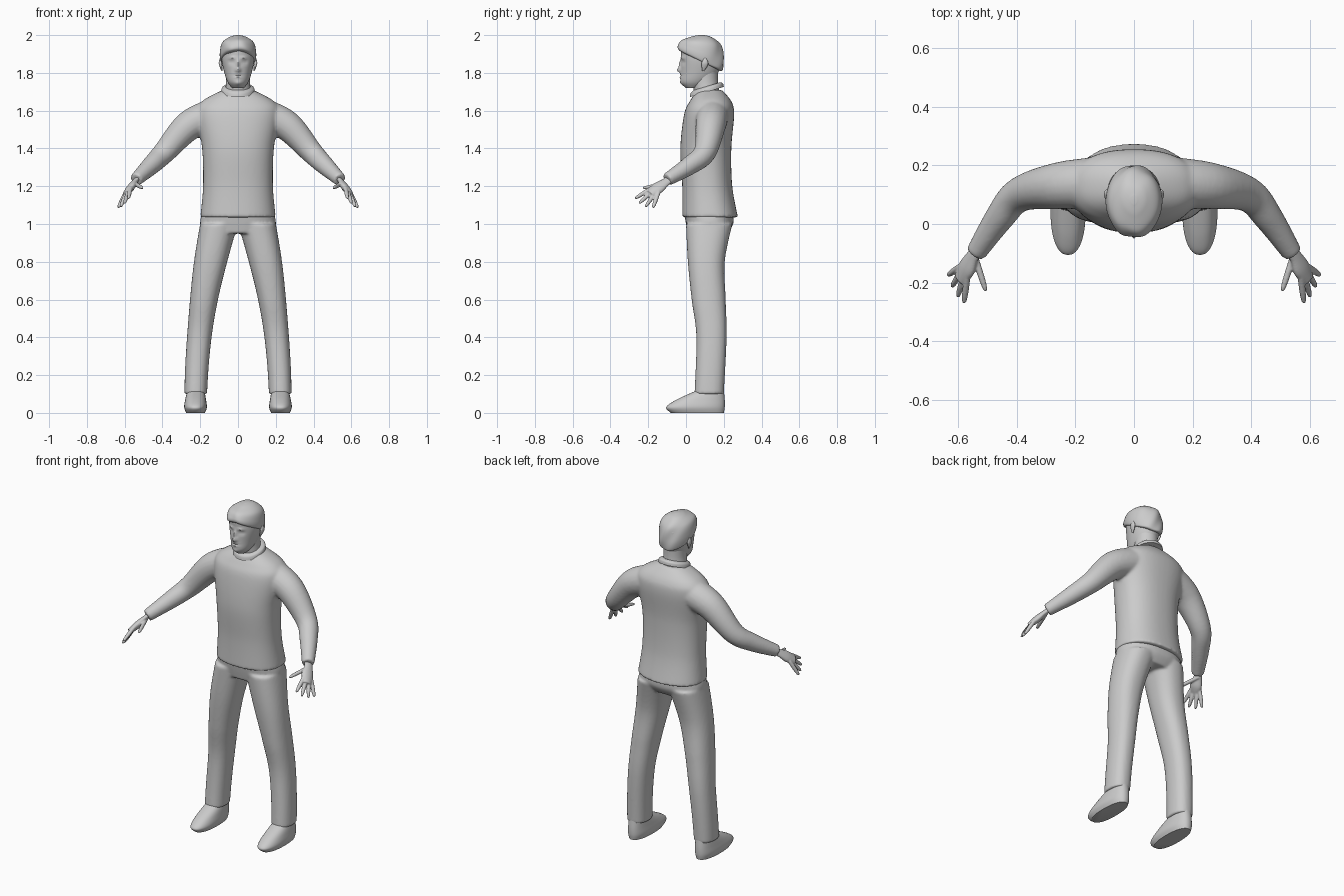
import bpy, bmesh
from math import sin, cos, pi, tau, exp, copysign
from mathutils import Vector

cube = bpy.data.objects.get("Cube")
if cube:
    bpy.data.objects.remove(cube)

GREY = (0.6, 0.6, 0.6, 1)
mat = bpy.data.materials.new("plain grey")
mat.use_nodes = True
mat.diffuse_color = GREY
mat.node_tree.nodes["Principled BSDF"].inputs["Base Color"].default_value = GREY


def smooth_rows(rows, steps=8):
    """Catmull-Rom interpolation between rows of numbers."""
    last = len(rows) - 1
    out = []
    for i in range(last):
        before, start, end, after = (Vector(rows[min(max(k, 0), last)])
                                     for k in range(i - 1, i + 3))
        leave, arrive = (end - before) / 2, (after - start) / 2
        for j in range(steps):
            t = j / steps
            ease = t * t * (3 - 2 * t)
            out.append(start.lerp(end, ease) + leave * t * (1 - t) ** 2
                       - arrive * t * t * (1 - t))
    return out + [Vector(rows[last])]


def skin(bm, rings):
    """Join rings of points into a closed skin."""
    loops = [[bm.verts.new(point) for point in ring] for ring in rings]
    count = len(loops[0])
    for low, high in zip(loops, loops[1:]):
        for i in range(count):
            j = (i + 1) % count
            bm.faces.new((low[i], low[j], high[j], high[i]))
    bm.faces.new(loops[0][::-1])
    bm.faces.new(loops[-1])


def rounded(value, power):
    return copysign(abs(value) ** (2 / power), value)


def stack(bm, rows, count=48, power=2, sides=(1,),
          centre=lambda z: 0, tilt=lambda z: 0):
    """Level rings from rows of: height, half width, front y, back y."""
    rows = smooth_rows(rows)
    angles = [tau * i / count for i in range(count)]
    for side in sides:
        rings = []
        for z, half, front, back in rows:
            ring = []
            for angle in angles:
                x = centre(z) + half * rounded(cos(angle), power)
                y = (front + back + (back - front) * rounded(sin(angle), power)) / 2
                ring.append((side * x, y, z + tilt(z) * (y - 0.08)))
            rings.append(ring)
        skin(bm, rings)


def limb(bm, rows, across=(0, 0, 1), flat=1, count=20):
    """Mirrored pair of tubes from rows of: x, y, z, radius."""
    rows = smooth_rows(rows)
    points = [row.xyz for row in rows]
    for side in (1, -1):
        rings = []
        for i, row in enumerate(rows):
            ahead = points[min(i + 1, len(points) - 1)] - points[max(i - 1, 0)]
            ahead.normalize()
            wide = Vector(across)
            wide = (wide - ahead * wide.dot(ahead)).normalized()
            thin = ahead.cross(wide) * flat
            ring = []
            for k in range(count):
                angle = tau * k / count
                point = points[i] + row.w * (wide * cos(angle) + thin * sin(angle))
                ring.append((side * point.x, point.y, point.z))
            rings.append(ring)
        skin(bm, rings)


def finish(name, bm, voxel=0, relax=0):
    """Turn the skins into an object, blended into one where a voxel is given."""
    bmesh.ops.recalc_face_normals(bm, faces=bm.faces)
    mesh = bpy.data.meshes.new(name)
    bm.to_mesh(mesh)
    bm.free()
    mesh.materials.append(mat)
    part = bpy.data.objects.new(name, mesh)
    bpy.context.collection.objects.link(part)
    bpy.ops.object.select_all(action="DESELECT")
    bpy.context.view_layer.objects.active = part
    part.select_set(True)
    bpy.ops.object.shade_smooth_by_angle(angle=0.9)
    if voxel:
        blend = part.modifiers.new("blend", "REMESH")
        blend.mode, blend.voxel_size = "VOXEL", voxel
        blend.use_smooth_shade = True
        soften = part.modifiers.new("soften", "SMOOTH")
        soften.iterations = relax


def leg_line(z):
    """Centre of the leg, sweeping outward towards the floor."""
    return 0.225 - z * z / 8


# Sweater: trunk and both sleeves
bm = bmesh.new()
stack(bm, [(1.035, .2, -.02, .275), (1.2, .185, -.02, .245), (1.4, .19, -.03, .24),
           (1.58, .22, -.01, .255), (1.65, .19, .02, .24), (1.71, .08, .06, .19)],
      power=2.3)
limb(bm, [(.12, .14, 1.58, .09), (.26, .13, 1.52, .08), (.39, .1, 1.38, .06),
          (.46, .02, 1.31, .05), (.54, -.1, 1.235, .035)])
finish("sweater", bm, voxel=0.008, relax=8)

# Neckline band
bm = bmesh.new()
stack(bm, [(1.69, .09, .02, .2), (1.71, .085, .025, .195), (1.72, .07, .04, .18)],
      tilt=lambda z: 0.3)
finish("neck_band", bm)

# Trousers: hips and both legs
bm = bmesh.new()
stack(bm, [(.95, .17, .01, .22), (1, .2, 0, .25), (1.06, .19, -.01, .25)], power=2.3)
stack(bm, [(.1, .06, .045, .2), (.4, .065, .055, .215), (.6, .074, .03, .21),
           (.8, .088, .01, .205), (1, .1, 0, .245)],
      power=2.3, sides=(1, -1), centre=leg_line)
finish("trousers", bm, voxel=0.008, relax=5)

# Shoes
bm = bmesh.new()
stack(bm, [(0, .05, -.08, .2), (.03, .06, -.105, .205), (.07, .055, -.05, .205),
           (.12, .045, .06, .2)],
      power=2.3, sides=(1, -1), centre=leg_line)
finish("shoes", bm)

# Hands: palm, four fanned fingers and thumb
bm = bmesh.new()
knuckles = Vector((.57, -.19, 1.185)), Vector((.6, -.15, 1.155))
tips = Vector((.58, -.27, 1.135)), Vector((.635, -.175, 1.085))
span = knuckles[1] - knuckles[0]
limb(bm, [(.52, -.07, 1.25, .024), (.55, -.11, 1.22, .026), (.57, -.15, 1.19, .036),
          (.595, -.19, 1.16, .026)], across=span, flat=0.55)
digits = [(Vector((.54, -.12, 1.21)), Vector((.505, -.23, 1.19)))]
for i in range(4):
    base, tip = knuckles[0].lerp(knuckles[1], i / 3), tips[0].lerp(tips[1], i / 3)
    # Middle fingers are the longest
    digits.append((base, tip + (tip - base) * sin(pi * i / 3) / 5))
for base, tip in digits:
    limb(bm, [(*base.lerp(tip, along), radius) for along, radius in
              ((-.2, .011), (.5, .011), (.9, .008), (1, .003))], across=span)
finish("hands", bm, voxel=0.004, relax=3)

# Neck
bm = bmesh.new()
stack(bm, [(1.66, .075, .05, .185), (1.75, .063, .035, .17), (1.84, .065, .04, .17)])
finish("neck", bm)

# Head, with the face pushed out or in around: x, z, width, height, depth
bm = bmesh.new()
stack(bm, [(1.72, .03, 0, .07), (1.75, .054, -.028, .13), (1.8, .072, -.027, .17),
           (1.88, .088, -.026, .19), (1.94, .08, -.02, .185), (1.99, .03, .05, .12)],
      count=128)
features = {
    "nose tip": (0, 1.815, .014, .012, .022),
    "nose bridge": (0, 1.845, .008, .02, .012),
    "eye socket": (.035, 1.857, .015, .009, -.01),
    "eyelid": (.034, 1.856, .008, .005, .006),
    "brow": (.03, 1.88, .02, .006, .006),
    "lips": (0, 1.785, .02, .012, .007),
    "mouth line": (0, 1.785, .022, .003, -.008),
    "chin": (0, 1.745, .016, .01, .004),
}
for v in bm.verts:
    if v.co.y < .04:
        offset = 0
        for x, z, width, height, depth in features.values():
            across, up = (abs(v.co.x) - x) / width, (v.co.z - z) / height
            offset += depth * exp(-across ** 2 - up ** 2)
        v.co.y -= offset
finish("head", bm)

# Ears
bm = bmesh.new()
limb(bm, [(.085, .09, 1.81, .005), (.093, .1, 1.85, .018), (.093, .1, 1.88, .004)],
     across=(0, 1, 0), flat=0.5)
finish("ears", bm)

# Short hair, lower at the nape than over the brow
bm = bmesh.new()
stack(bm, [(1.86, .08, -.02, .18), (1.87, .094, -.044, .196), (1.91, .096, -.042, .2),
           (1.96, .084, -.02, .185), (1.99, .045, .03, .14), (2, .01, .07, .1)],
      count=64, tilt=lambda z: 3.5 * (z - 2))
for v in bm.verts:
    # Soft locks
    v.co.y += 0.003 * sin(70 * v.co.x + 40 * v.co.z)
finish("hair", bm)
